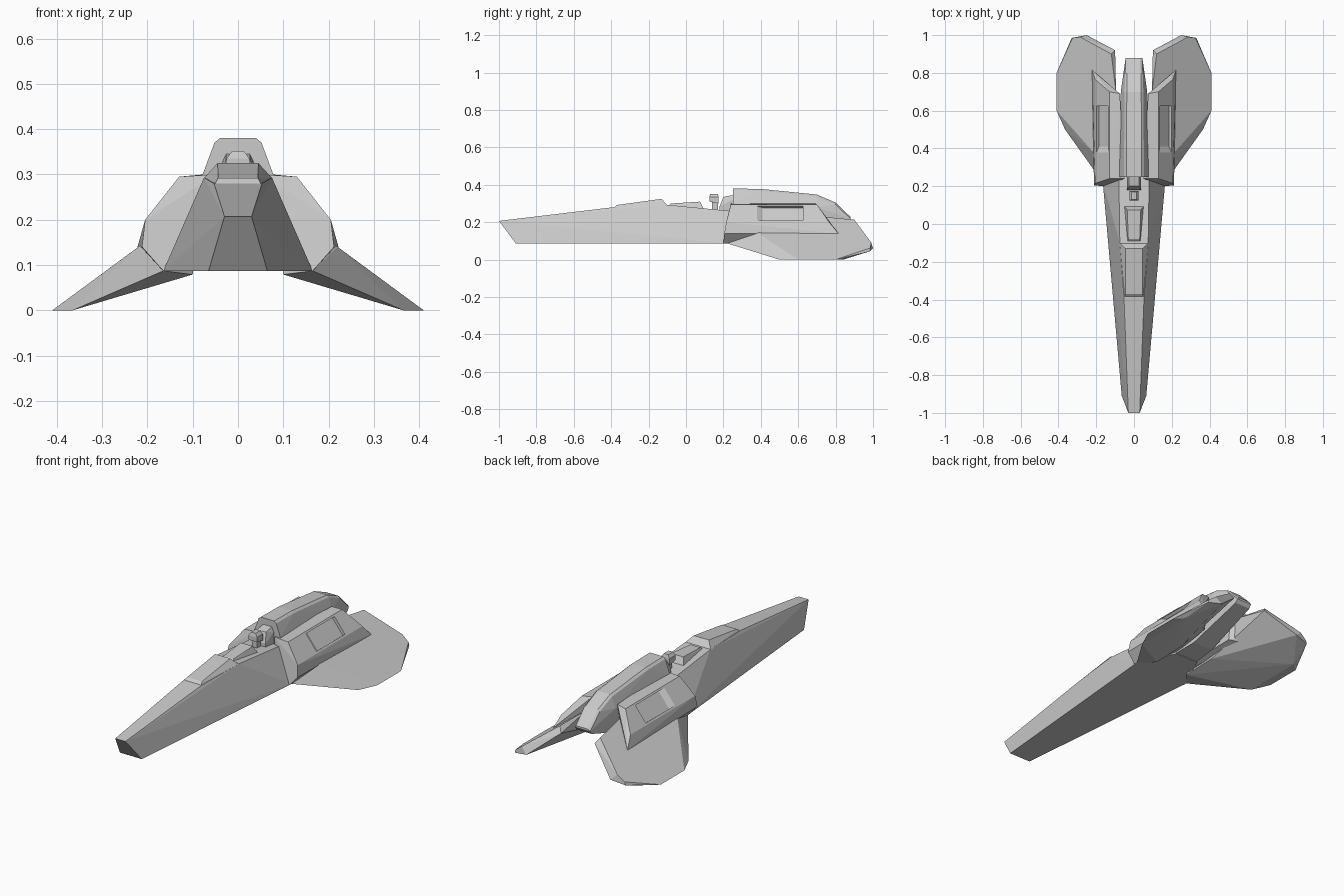
import bpy, bmesh, math
from mathutils import Vector

if "Cube" in bpy.data.objects:
    bpy.data.objects.remove(bpy.data.objects["Cube"])


def hull(name, half_points, mirror_points=True, mirror_mod=False):
    """Flat-faced solid around a few points; points are given for +x only."""
    pts = list(half_points)
    if mirror_points:
        pts += [(-x, y, z) for x, y, z in half_points]
    bm = bmesh.new()
    for p in pts:
        bm.verts.new(p)
    bmesh.ops.convex_hull(bm, input=bm.verts[:])
    loose = [v for v in bm.verts if not v.link_faces]
    bmesh.ops.delete(bm, geom=loose, context='VERTS')
    bmesh.ops.dissolve_limit(bm, angle_limit=math.radians(1.5),
                             verts=bm.verts[:], edges=bm.edges[:])
    bmesh.ops.recalc_face_normals(bm, faces=bm.faces[:])
    me = bpy.data.meshes.new(name)
    bm.to_mesh(me)
    bm.free()
    ob = bpy.data.objects.new(name, me)
    bpy.context.collection.objects.link(ob)
    if mirror_mod:
        ob.modifiers.new("mirror", 'MIRROR')
    return ob


# Long tapering nose
hull("nose_hull", [
    (.03, -1, .207), (.065, -.91, .087),
    (.053, -.39, .28), (.075, -.1, .293), (.08, .24, .26),
    (.165, .22, .087), (.07, .42, .087), (.07, .42, .2)])

# Raised panels on top of the nose
hull("canopy", [
    (.053, -.39, .275), (.044, -.37, .292), (.045, -.13, .325),
    (.077, -.1, .29)])
hull("rear_canopy", [
    (.036, -.1, .285), (.03, -.08, .3), (.036, .075, .31),
    (.055, .1, .262), (.055, .1, .25)])

# Small turret in front of the spine
hull("turret_base", [
    (.038, .18, .25), (.038, .25, .25), (.038, .18, .285), (.026, .2, .335),
    (.026, .25, .345), (.038, .25, .32)])
hull("turret_stem", [(.014, .14, .25), (.014, .17, .25),
                     (.014, .14, .31), (.014, .17, .31)])
hull("turret_head", [
    (.025, .125, .31), (.025, .125, .335), (.013, .13, .352),
    (.025, .175, .3), (.025, .175, .335), (.013, .17, .352)])

# Central spine, swept down at the tail
spine = []
for y, z, s in [(.25, .38, 1), (.4, .378, 1), (.7, .348, .95),
                (.8, .305, .9), (.88, .228, .85)]:
    spine += [(.04 * s, y, z), (.052 * s, y, z - .01)]
spine += [(.078, .25, .3), (.078, .25, .25), (.07, .7, .28), (.068, .7, .22),
          (.046, .865, .2), (.07, .4, .09), (.06, .55, .1)]
hull("spine", spine)

# Side engine pods, slanted at the back
pod = hull("engine_pod", [
    (.05, .24, .3), (.13, .24, .295), (.205, .215, .2), (.212, .205, .14),
    (.165, .2, .087), (.05, .24, .087),
    (.075, .69, .3), (.13, .7, .295), (.205, .765, .2), (.222, .815, .14),
    (.165, .72, .1), (.08, .66, .12)], mirror_points=False)

# Recessed panel in each pod's sloping face
mid = Vector((.1675, 0, .2475))
along = Vector((.075, 0, -.095)).normalized()
out = Vector((.095, 0, .075)).normalized()
cut = []
for a in (-.05, .05):
    for y, n in [(.375, .03), (.375, .002), (.41, -.016), (.625, -.016), (.625, .03)]:
        cut.append(tuple(mid + along * a + out * n + Vector((0, y, 0))))
cutter = hull("recess_cutter", cut, mirror_points=False)
cutter.hide_render = True
cutter.hide_viewport = False
cutter.display_type = 'WIRE'
boolean = pod.modifiers.new("recess", 'BOOLEAN')
boolean.operation = 'DIFFERENCE'
boolean.solver = 'EXACT'
boolean.object = cutter
pod.modifiers.new("mirror", 'MIRROR')

# Drooping wings: a sloped flat top over a bevelled underside
top = [(.09, .4), (.22, .385), (.41, .6), (.41, .8), (.325, .985),
       (.285, .99), (.12, .9), (.095, .7)]
wing = [(x, y, max(0, .302 - .737 * x)) for x, y in top]
wing += [(.165, .22, .087), (.1, .3, .079), (.18, .25, .079), (.365, .5, 0),
         (.365, .84, 0), (.33, .985, .045), (.25, 1, .06), (.1, .92, .185),
         (.18, .7, .079), (.1, .5, .085)]
hull("wing", wing, mirror_points=False, mirror_mod=True)
